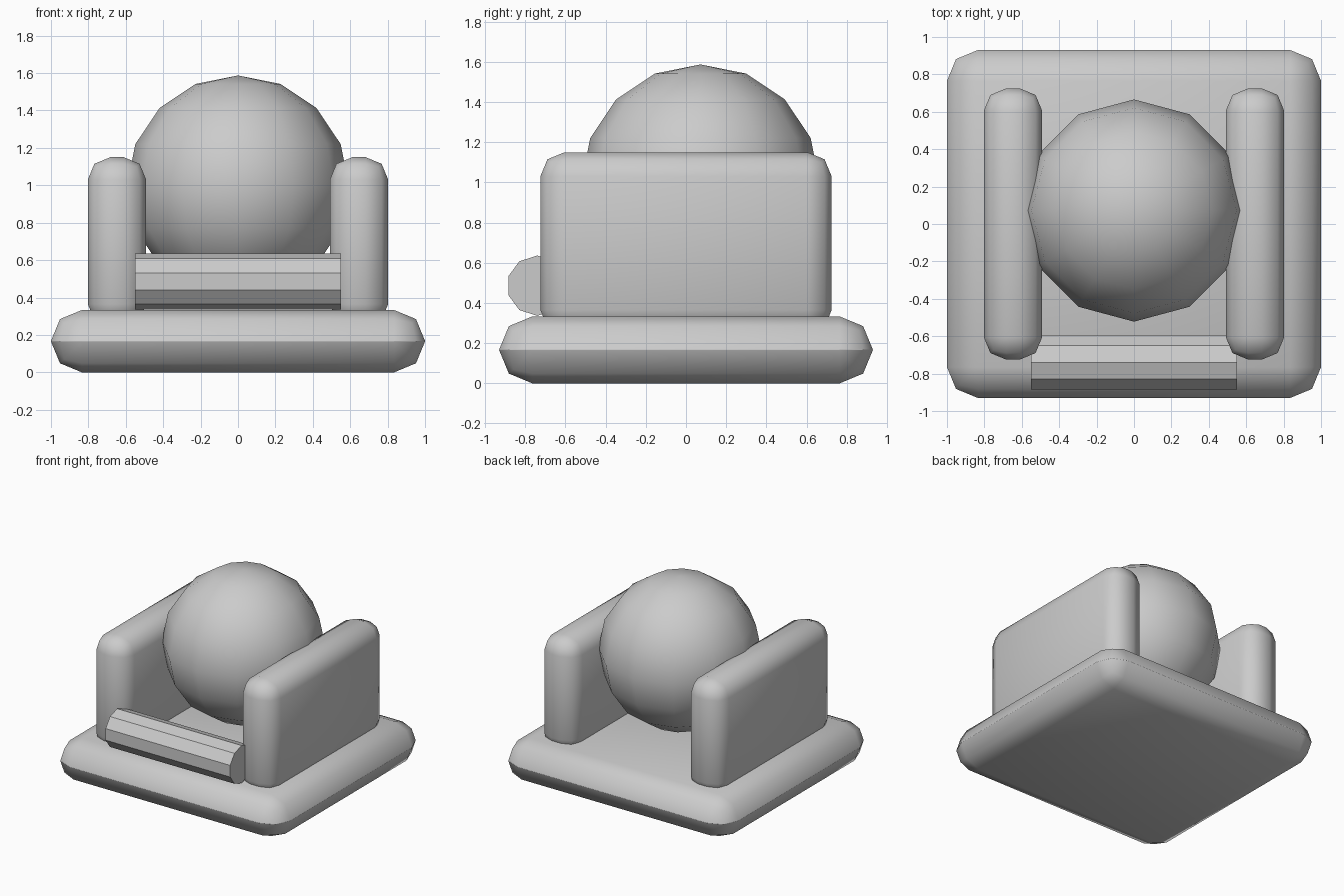
import bpy, bmesh, math
from mathutils import Matrix, Vector

if "Cube" in bpy.data.objects:
    bpy.data.objects.remove(bpy.data.objects["Cube"])

grey = bpy.data.materials.new("plain_grey")
grey.diffuse_color = (0.6, 0.6, 0.6, 1)
grey.use_nodes = True
grey.node_tree.nodes["Principled BSDF"].inputs["Base Color"].default_value = grey.diffuse_color


def finish(name, bm, smooth):
    bmesh.ops.recalc_face_normals(bm, faces=bm.faces[:])
    for f in bm.faces:
        f.smooth = smooth
    mesh = bpy.data.meshes.new(name)
    bm.to_mesh(mesh)
    bm.free()
    mesh.materials.append(grey)
    obj = bpy.data.objects.new(name, mesh)
    bpy.context.collection.objects.link(obj)
    return obj


def rounded_box(name, centre, size, radius, crease_z=None):
    bm = bmesh.new()
    bmesh.ops.create_cube(bm, size=1)
    bmesh.ops.transform(bm, verts=bm.verts[:],
                        matrix=Matrix.Translation(centre) @ Matrix.Diagonal((*size, 1)))
    bmesh.ops.bevel(bm, geom=bm.edges[:], offset=radius, offset_type='OFFSET',
                    segments=2, profile=0.5, affect='EDGES', clamp_overlap=True)
    if crease_z is not None:
        for e in bm.edges:
            if all(abs(v.co.z - crease_z) < 0.01 for v in e.verts):
                e.smooth = False
    return finish(name, bm, True)


# Cushioned base slab with a seam round the middle
rounded_box("base", (0, 0, 0.1665), (2, 1.86, 0.333), 0.165, crease_z=0.1665)

# Two padded side walls
for side, label in ((-1, "left"), (1, "right")):
    rounded_box(label + "_side_wall", (side * 0.647, 0, 0.6975), (0.312, 1.45, 0.905), 0.12)

# Large ball between the walls
bm = bmesh.new()
bmesh.ops.create_uvsphere(bm, u_segments=12, v_segments=8, radius=0.594,
                          matrix=Matrix.Translation((0, 0.072, 0.993)))
finish("ball", bm, True)

# Ten-sided bar across the front
bm = bmesh.new()
ring = [bm.verts.new((-0.55, -0.74 + 0.152 * math.sin(a), 0.486 + 0.15 * math.cos(a)))
        for a in (math.tau * i / 10 for i in range(10))]
cap = bm.faces.new(ring)
ext = bmesh.ops.extrude_face_region(bm, geom=[cap], use_keep_orig=True)
moved = [g for g in ext["geom"] if isinstance(g, bmesh.types.BMVert)]
bmesh.ops.translate(bm, verts=moved, vec=Vector((1.1, 0, 0)))
finish("front_bar", bm, False)
